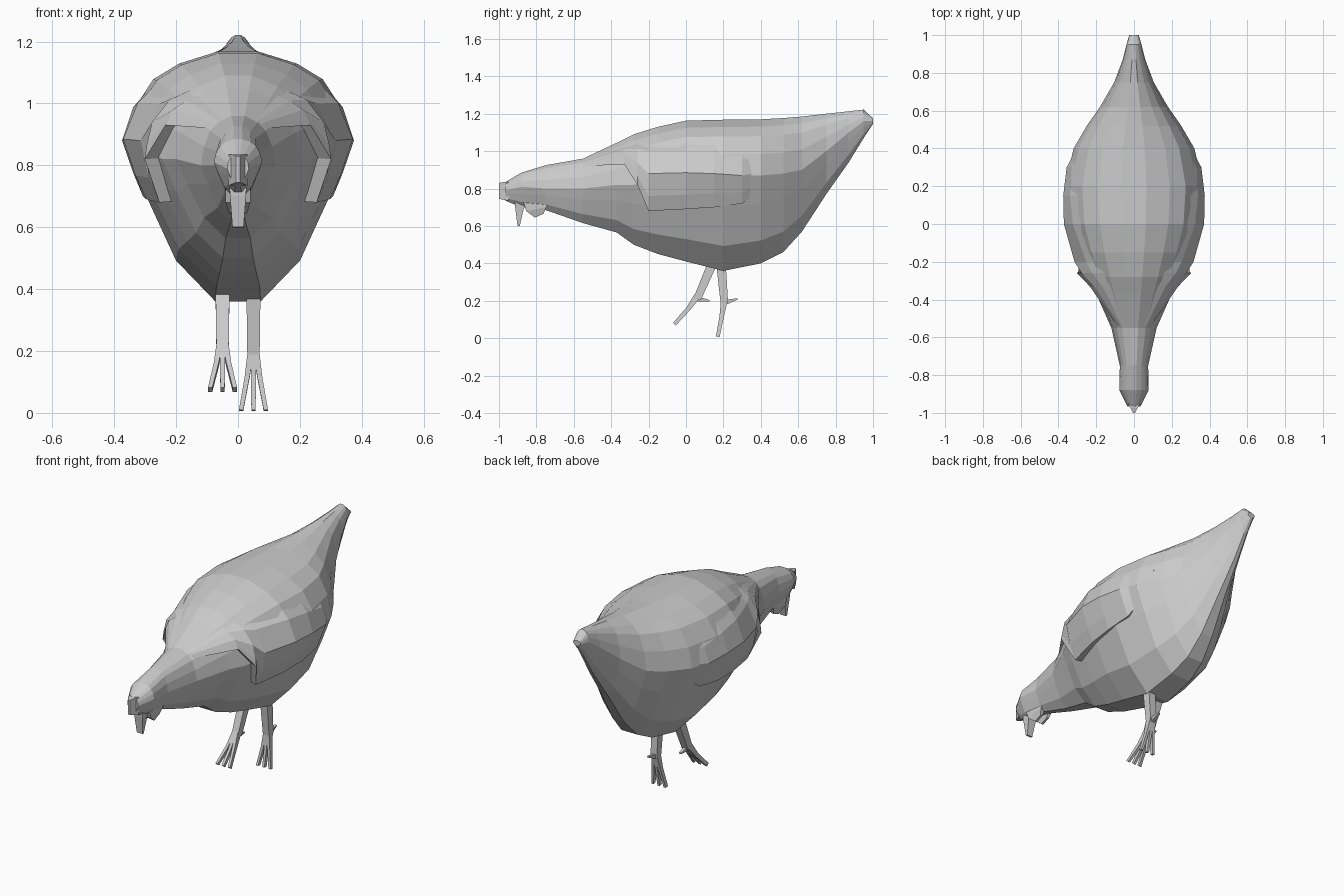
import bpy, bmesh
from mathutils import Vector

if "Cube" in bpy.data.objects:
    bpy.data.objects.remove(bpy.data.objects["Cube"])


def loft(name, rings, cap=True, closed=True):
    """Skin a list of equal-length point rings into one flat-shaded object."""
    bm = bmesh.new()
    vs = [[bm.verts.new(p) for p in r] for r in rings]
    n = len(rings[0])
    for a, b in zip(vs, vs[1:]):
        for i in range(n if closed else n - 1):
            j = (i + 1) % n
            bm.faces.new((a[i], a[j], b[j], b[i]))
    if cap:
        bm.faces.new(vs[0])
        bm.faces.new(vs[-1])
    bmesh.ops.recalc_face_normals(bm, faces=bm.faces)
    me = bpy.data.meshes.new(name)
    bm.to_mesh(me)
    bm.free()
    ob = bpy.data.objects.new(name, me)
    bpy.context.collection.objects.link(ob)
    return ob


def bar(name, path, sizes):
    """Four-sided tapered limb along a path; sizes are (half x, half depth)."""
    rings = []
    for i, (p, (hx, hd)) in enumerate(zip(path, sizes)):
        d = Vector(path[min(i + 1, len(path) - 1)]) - Vector(path[max(i - 1, 0)])
        side = Vector((0, d.z, -d.y)).normalized() * hd
        x = Vector((hx, 0, 0))
        c = Vector(p)
        rings.append([c - x - side, c + x - side, c + x + side, c - x + side])
    return loft(name, rings)


# Body stations: y, top z, bottom z, half width, z of widest point
STATIONS = [
    (-0.965, .835, .735, .035, .79), (-0.88, .885, .70, .078, .81),
    (-0.75, .925, .685, .075, .80), (-0.55, .96, .615, .12, .80),
    (-0.37, 1.045, .565, .20, .82), (-0.28, 1.09, .50, .245, .82),
    (-0.15, 1.13, .45, .30, .85), (0, 1.163, .41, .35, .87),
    (.2, 1.168, .36, .365, .87), (.4, 1.17, .40, .32, .87),
    (.52, 1.177, .46, .25, .88), (.62, 1.185, .57, .18, .90),
    (.75, 1.20, .77, .105, 1.0), (.87, 1.213, .94, .06, 1.10),
    (.95, 1.222, 1.07, .04, 1.16), (1.0, 1.175, 1.145, .025, 1.16)]
# Half cross-section, top to bottom
SECTION = [(.18, 1), (.52, .87), (.75, .70), (.92, .38), (1, 0),
           (.82, -.32), (.55, -.74), (.2, -1)]


def half_ring(s):
    y, top, bot, w, mid = s
    return [(u * w, y, mid + v * (top - mid if v > 0 else mid - bot))
            for u, v in SECTION]


rings = []
for s in STATIONS:
    h = half_ring(s)
    rings.append(h + [(-x, y, z) for x, y, z in reversed(h)])
loft("body", rings)


def body_x(y, z):
    """Half width of the body at a given y and z."""
    for a, b in zip(STATIONS, STATIONS[1:]):
        if a[0] <= y <= b[0]:
            t = (y - a[0]) / (b[0] - a[0])
            h = half_ring([p + (q - p) * t for p, q in zip(a, b)])
            for p, q in zip(h, h[1:]):
                if q[2] <= z <= p[2]:
                    return p[0] + (q[0] - p[0]) * (p[2] - z) / (p[2] - q[2])
    return 0


# Folded wings: y, top z, bottom z, distance out from the body
WING = [(-.54, .95, .92, 0), (-.33, 1.03, .93, .04), (-.26, 1.06, .82, .05),
        (-.2, 1.08, .68, .045), (0, 1.08, .69, .025), (.15, 1.06, .70, .016),
        (.3, 1.02, .72, .014), (.48, .95, .85, -.01)]
ROWS = [(0, -.3), (.2, .6), (.5, 1), (.8, 1), (1, 1)]
cols = []
for y, zt, zb, off in WING:
    col = []
    for t, k in ROWS:
        z = zt + (zb - zt) * t
        col.append((body_x(y, z) + off * k, y, z))
    # lower lip tucked back into the body
    col.append((body_x(y, zb) - .02, y + (.02 if y < -.19 else 0), zb + .005))
    cols.append(col)
for side, label in ((1, "right"), (-1, "left")):
    loft(label + "_wing", [[(side * x, y, z) for x, y, z in c] for c in cols],
         closed=True)

# Head details
bar("beak", [(0, -.88, .74), (0, -.89, .70), (0, -.895, .60)],
    [(.028, .035), (.026, .024), (.018, .006)])
loft("comb", [
    [(-.03, -.95, .735), (.03, -.95, .735), (.03, -.95, .835), (-.03, -.95, .835)],
    [(-.018, -.975, .74), (.018, -.975, .74), (.018, -.975, .835), (-.018, -.975, .835)],
    [(-.006, -1, .745), (.006, -1, .745), (.006, -1, .83), (-.006, -1, .83)]])
for side, label in ((1, "right"), (-1, "left")):
    bar(label + "_wattle",
        [(side * .025, -.80, .73), (side * .025, -.80, .69), (side * .022, -.785, .655)],
        [(.016, .07), (.015, .055), (.007, .025)])

# Legs: x, hip (y, z), ankle, toe tip, hind toe tip
LEGS = [("right", .05, (.185, .42), (.205, .19), (.17, .008), (.275, .21)),
        ("left", -.05, (.15, .42), (.06, .21), (-.062, .075), (.125, .20))]
for label, x, hip, ankle, tip, hind in LEGS:
    bar(label + "_leg", [(x, *hip), (x, *ankle)], [(.023, .026), (.02, .02)])
    for i, dx in enumerate((-.04, 0, .04)):
        mid = [a * .6 + b * .4 for a, b in zip(ankle, tip)]
        bar(f"{label}_toe_{i + 1}",
            [(x + dx * .2, ankle[0], ankle[1] + .015), (x + dx * .5, *mid), (x + dx, *tip)],
            [(.010, .018), (.008, .012), (.007, .010)])
    bar(label + "_hind_toe", [(x, *ankle), (x, *hind)], [(.012, .014), (.006, .004)])
